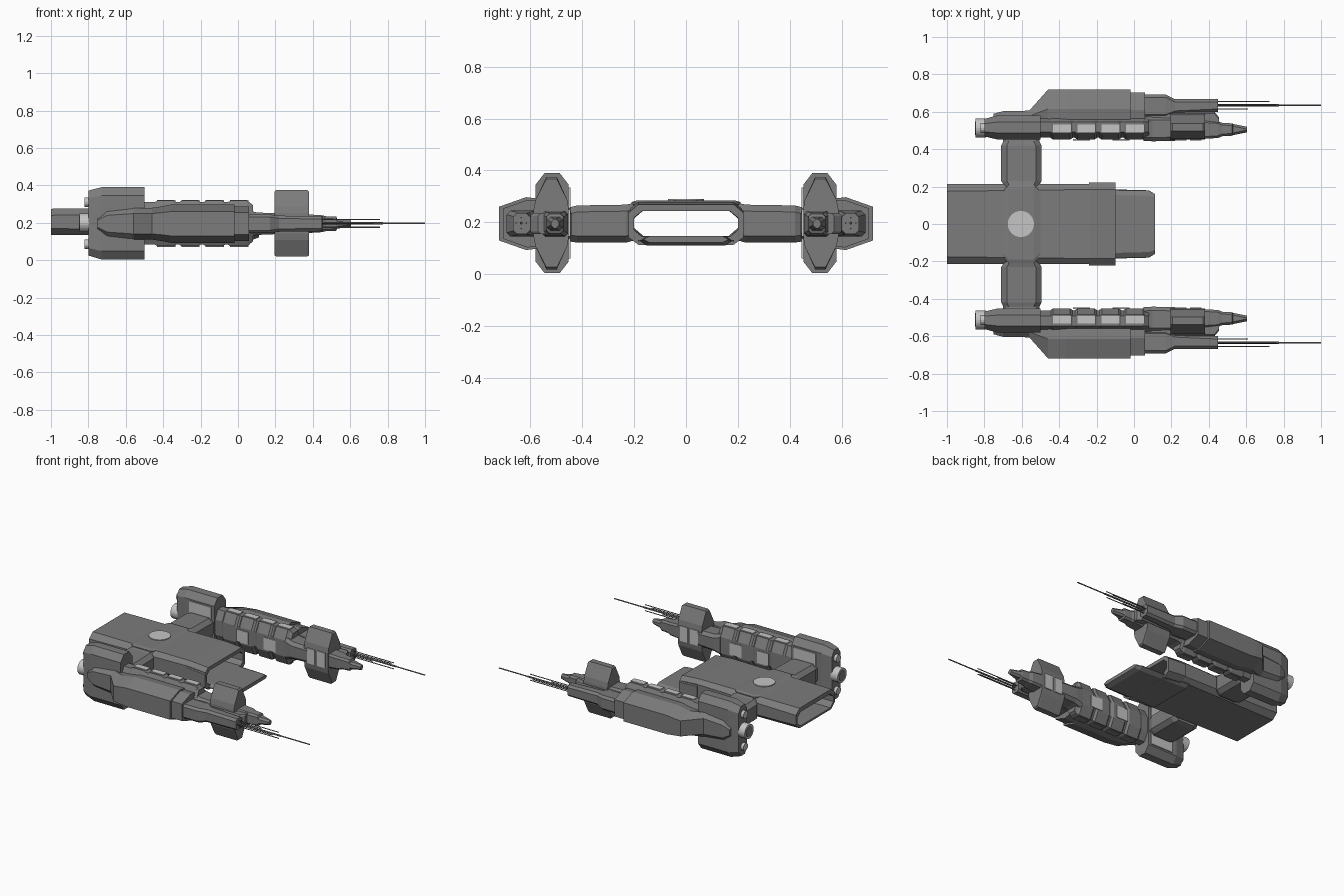
import bpy, bmesh, math
from mathutils import Matrix

cube = bpy.data.objects.get("Cube")
if cube:
    bpy.data.objects.remove(cube, do_unlink=True)


def material(name, value):
    m = bpy.data.materials.new(name)
    m.use_nodes = True
    colour = (value, value, value, 1)
    m.diffuse_color = colour
    m.node_tree.nodes["Principled BSDF"].inputs["Base Color"].default_value = colour
    return m


GREY = material("hull grey", 0.2)
LIGHT = material("light grey", 0.56)


def finish(name, bm, mat, mirror):
    bmesh.ops.recalc_face_normals(bm, faces=bm.faces)
    mesh = bpy.data.meshes.new(name)
    bm.to_mesh(mesh)
    bm.free()
    mesh.materials.append(mat)
    ob = bpy.data.objects.new(name, mesh)
    bpy.context.collection.objects.link(ob)
    if mirror:
        mod = ob.modifiers.new("mirror", 'MIRROR')
        mod.use_axis = (False, True, False)
    return ob


def octagon(x, y0, y1, z0, z1, cy=0.02, cz=0.02):
    """Chamfered rectangle across the x axis."""
    return [(x, y0 + cy, z0), (x, y1 - cy, z0), (x, y1, z0 + cz), (x, y1, z1 - cz),
            (x, y1 - cy, z1), (x, y0 + cy, z1), (x, y0, z1 - cz), (x, y0, z0 + cz)]


def loft(name, rings, mat=GREY, mirror=True, closed=False):
    """Skin a run of rings; closed joins the last ring to the first."""
    bm = bmesh.new()
    rows = [[bm.verts.new(p) for p in r] for r in rings]
    n = len(rows[0])
    pairs = list(zip(rows, rows[1:]))
    if closed:
        pairs.append((rows[-1], rows[0]))
    else:
        bm.faces.new(rows[0])
        bm.faces.new(rows[-1])
    for a, b in pairs:
        for i in range(n):
            j = (i + 1) % n
            bm.faces.new((a[i], a[j], b[j], b[i]))
    return finish(name, bm, mat, mirror)


def box(name, x0, x1, y0, y1, z0, z1, mat=GREY, mirror=True):
    ring = lambda x: [(x, y0, z0), (x, y1, z0), (x, y1, z1), (x, y0, z1)]
    return loft(name, [ring(x0), ring(x1)], mat, mirror)


def cylinder(name, centre, r, length, axis, mat, mirror=True, sides=24, r2=None):
    bm = bmesh.new()
    rot = Matrix.Rotation(math.pi / 2, 4, 'Y') if axis == 'X' else Matrix()
    bmesh.ops.create_cone(bm, cap_ends=True, segments=sides, radius1=r,
                          radius2=r if r2 is None else r2, depth=length,
                          matrix=Matrix.Translation(centre) @ rot)
    return finish(name, bm, mat, mirror)


# Central hangar: a hollow tube open at both ends
W = 0.215
loft("hangar_hull", [
    octagon(-1, -W, W, 0.135, 0.275, 0.04, 0.035),
    octagon(-0.23, -W, W, 0.13, 0.278, 0.03, 0.025),
    octagon(-0.1, -W, W, 0.12, 0.268, 0.03, 0.025),
    octagon(-0.1, -0.2, 0.2, 0.145, 0.245, 0.03, 0.025),
    octagon(-1, -0.2, 0.2, 0.148, 0.245, 0.035, 0.03)], mirror=False, closed=True)
loft("hangar_front_lip", [
    octagon(-0.24, -0.222, 0.222, 0.125, 0.272, 0.04, 0.03),
    octagon(-0.1, -0.222, 0.222, 0.112, 0.265, 0.04, 0.03),
    octagon(-0.1, -0.2, 0.2, 0.145, 0.243, 0.03, 0.025),
    octagon(-0.24, -0.2, 0.2, 0.145, 0.243, 0.03, 0.025)], mirror=False, closed=True)

# Landing deck running out of the hangar
loft("landing_deck", [
    octagon(-0.3, -0.19, 0.19, 0.115, 0.147, 0.03, 0.02),
    octagon(0.08, -0.18, 0.18, 0.11, 0.147, 0.03, 0.02),
    octagon(0.112, -0.16, 0.16, 0.122, 0.147, 0.02, 0.01)], mirror=False)

# Raised roof platform with its round hatch
loft("roof_platform", [octagon(x, -w, w, 0.262, z, 0.02, 0.006) for x, w, z in
     ((-0.705, 0.17, 0.276), (-0.67, 0.21, 0.284), (-0.535, 0.21, 0.284), (-0.495, 0.17, 0.276))],
     mirror=False)
cylinder("roof_hatch", (-0.605, 0, 0.285), 0.07, 0.008, 'Z', LIGHT, mirror=False, sides=32)


# Arms joining the hangar to the side pods
def arm_ring(y, x0, x1, z0, z1):
    return [(a, y, b) for _, a, b in octagon(0, x0, x1, z0, z1, 0.03, 0.025)]


loft("connecting_arm", [
    arm_ring(0.2, -0.69, -0.51, 0.13, 0.275), arm_ring(0.23, -0.71, -0.495, 0.122, 0.268),
    arm_ring(0.42, -0.71, -0.495, 0.122, 0.265), arm_ring(0.44, -0.7, -0.505, 0.125, 0.26),
    arm_ring(0.47, -0.7, -0.505, 0.13, 0.255)])

# Tall engine block at the rear of each pod
loft("engine_block", [
    octagon(-0.8, 0.468, 0.562, 0.025, 0.372, 0.025, 0.04),
    octagon(-0.73, 0.452, 0.58, 0.004, 0.39, 0.035, 0.045),
    octagon(-0.5, 0.452, 0.58, 0.004, 0.39, 0.035, 0.045)])
box("engine_block_panel", -0.69, -0.52, 0.445, 0.4535, 0.06, 0.335, LIGHT)
cylinder("main_thruster", (-0.82, 0.513, 0.2), 0.05, 0.055, 'X', LIGHT)
cylinder("thruster_core", (-0.847, 0.513, 0.2), 0.036, 0.006, 'X', GREY)
for name, z in (("upper", 0.31), ("lower", 0.085)):
    cylinder(name + "_thruster", (-0.805, 0.513, z), 0.026, 0.03, 'X', LIGHT, sides=16)

# Mid body with raised armour segments
loft("pod_body", [
    octagon(x, 0.462, 0.575, z0, z1, 0.03, 0.06) for x, z0, z1 in
    ((-0.52, 0.085, 0.31), (0.06, 0.085, 0.31), (0.08, 0.1, 0.295))])
for i in range(4):
    a = -0.447 + i * 0.13
    loft("armour_segment_%d" % (i + 1), [
        octagon(x, 0.451 + d, 0.578, 0.075 + d, 0.318 - d, 0.032, 0.065)
        for x, d in ((a, 0.01), (a + 0.015, 0), (a + 0.105, 0), (a + 0.12, 0.01))])
    box("roof_window_%d" % (i + 1), a + 0.014, a + 0.112, 0.492, 0.532, 0.315, 0.322, LIGHT)
    box("belly_plate_%d" % (i + 1), a + 0.014, a + 0.112, 0.492, 0.532, 0.071, 0.078)
for i, x in enumerate((-0.28, -0.07)):
    box("side_window_%d" % (i + 1), x - 0.045, x + 0.045, 0.447, 0.4535, 0.15, 0.235, LIGHT)

# Neck and tall forward block
loft("pod_neck", [octagon(x, y0, 0.575, z0, z1) for x, y0, z0, z1 in
     ((0.05, 0.445, 0.12, 0.27), (0.1, 0.442, 0.135, 0.255), (0.22, 0.445, 0.14, 0.25))])


def forward_ring(x, d=0):
    half = [(0.452, 0.055), (0.458, 0.09), (0.498, 0.178 - d), (0.538, 0.178 - d),
            (0.58, 0.09), (0.587, 0.055)]
    return [(x, y, 0.197 + h) for y, h in half] + [(x, y, 0.197 - h) for y, h in reversed(half)]


loft("forward_block", [forward_ring(x, d) for x, d in
     ((0.195, 0.008), (0.205, 0), (0.37, 0), (0.38, 0.008))])
for i, x in enumerate((0.22, 0.3)):
    box("forward_block_panel_%d" % (i + 1), x, x + 0.06, 0.446, 0.4535, 0.145, 0.25, LIGHT)

# Pointed nose
loft("pod_nose", [octagon(x, 0.505 - w, 0.505 + w, 0.195 - h, 0.195 + h, 0.012, 0.012)
     for x, w, h in ((0.37, 0.05, 0.05), (0.45, 0.045, 0.045), (0.47, 0.036, 0.04),
                     (0.525, 0.033, 0.038), (0.53, 0.03, 0.026), (0.603, 0.015, 0.018))])
loft("gun_mount", [octagon(x, 0.53, y1, 0.155, 0.235, 0.01, 0.01) for x, y1 in
     ((0.18, 0.6), (0.43, 0.6), (0.455, 0.57))])


# Gun housing on the outer flank
def gun_ring(x, out, h, inner=0.56):
    knee = inner + (out - inner) * 0.35
    top = [(inner, h * 0.93), (knee, h), (out, h * 0.64)]
    return [(x, y, 0.195 + z) for y, z in top] + [(x, y, 0.195 - z) for y, z in reversed(top)]


loft("gun_housing", [gun_ring(*r) for r in
     ((-0.75, 0.59, 0.03), (-0.7, 0.603, 0.07), (-0.56, 0.606, 0.085), (-0.46, 0.718, 0.085),
      (-0.41, 0.72, 0.092), (-0.36, 0.72, 0.102), (-0.02, 0.72, 0.102))])
loft("gun_collar", [gun_ring(x, 0.704, 0.092) for x in (-0.03, 0.06)])
loft("gun_shroud", [octagon(x, y0, y1, 0.195 - h, 0.195 + h, 0.015, 0.015)
     for x, y0, y1, h in ((0.05, 0.57, 0.692, 0.05), (0.17, 0.57, 0.692, 0.05),
                          (0.22, 0.59, 0.667, 0.043), (0.45, 0.6, 0.667, 0.04))])
loft("flank_strip", [octagon(x, 0.55, 0.597, 0.15, 0.24, 0.01, 0.01) for x in (-0.1, 0.2)])

# Long barrels: (y, z, tip x, radius)
for name, y, z, tip, r in (("main", 0.635, 0.197, 1.0, 0.004), ("sleeve", 0.635, 0.197, 0.775, 0.006),
                           ("outer", 0.655, 0.197, 0.725, 0.003), ("inner", 0.615, 0.197, 0.61, 0.003),
                           ("upper", 0.635, 0.218, 0.76, 0.003), ("lower", 0.635, 0.176, 0.76, 0.003)):
    cylinder(name + "_barrel", ((0.44 + tip) / 2, y, z), r, tip - 0.44, 'X', GREY, sides=8)
